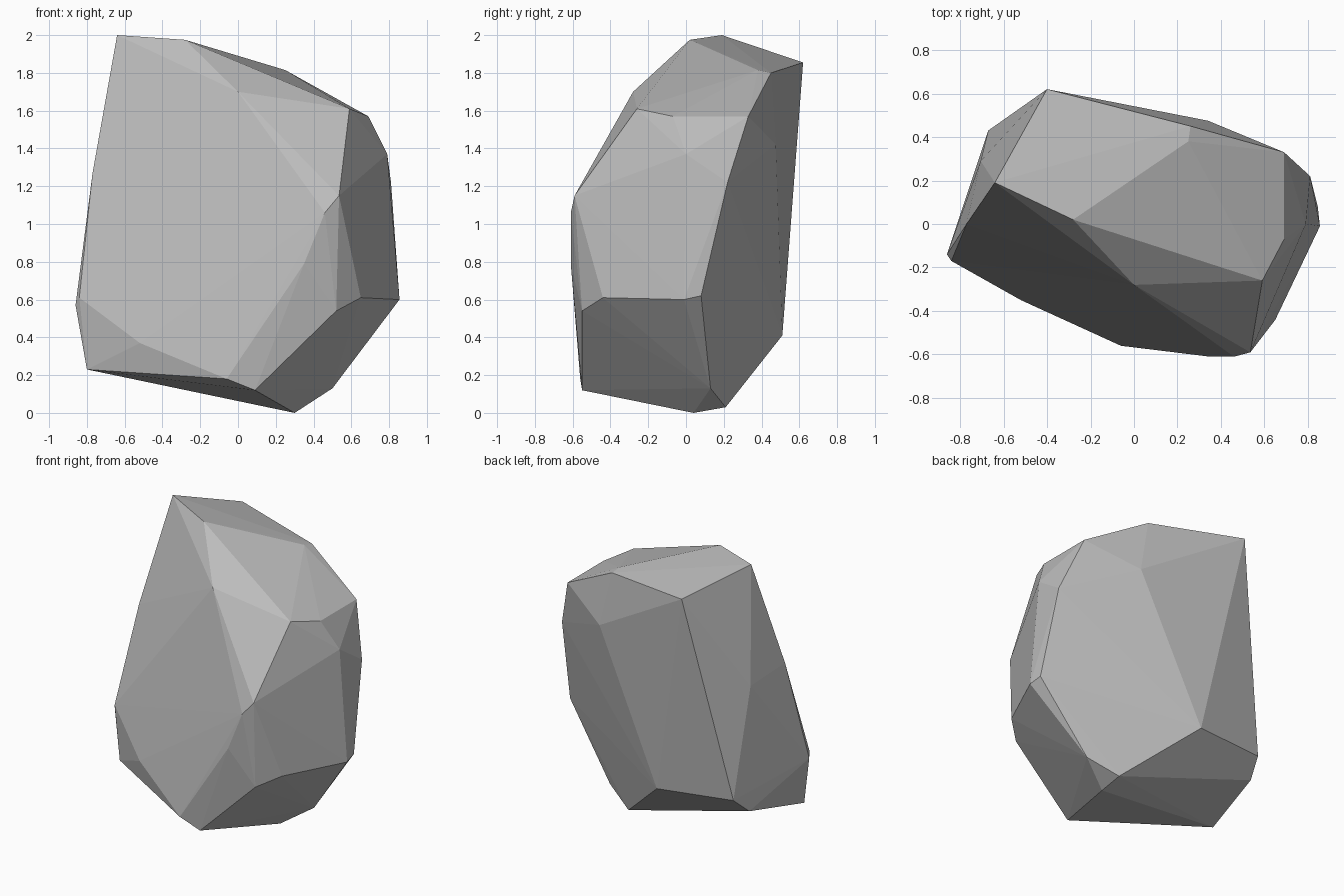
import bpy
import bmesh

if "Cube" in bpy.data.objects:
    bpy.data.objects.remove(bpy.data.objects["Cube"])

# Corner points of the boulder, grouped by region
crown = [(-.64, .19, 2), (-.28, .02, 1.975), (-.40, .62, 1.855), (.26, .45, 1.80),
         (.25, .38, 1.815), (0, -.28, 1.70), (.59, -.26, 1.61)]
right_side = [(.69, .33, 1.57), (.69, -.07, 1.57), (.79, 0, 1.37), (.81, .22, 1.22),
              (.855, -.01, .60), (.845, .08, .62), (.65, -.44, .61)]
front_side = [(.535, -.59, 1.15), (.46, -.61, 1.06), (.35, -.61, .79),
              (.52, -.55, .54), (-.52, -.35, .37)]
left_and_back = [(-.77, 0, 1.27), (-.84, -.17, .61), (-.86, -.14, .57),
                 (-.705, .29, 1.2), (.34, .475, 1.42), (-.67, .43, .44), (-.13, .51, .41)]
base = [(.09, -.55, .12), (-.06, -.56, .18), (-.80, -.17, .23), (-.71, .31, .33),
        (.50, .13, .13), (.30, .04, 0), (.30, .21, .03)]

# Boulder: faceted hull wrapped around the corners
bm = bmesh.new()
for p in crown + right_side + front_side + left_and_back + base:
    bm.verts.new(p)
hull = bmesh.ops.convex_hull(bm, input=bm.verts[:])
loose = [v for v in bm.verts if not v.link_faces]
bmesh.ops.delete(bm, geom=loose, context='VERTS')
bmesh.ops.recalc_face_normals(bm, faces=bm.faces[:])

mesh = bpy.data.meshes.new("boulder")
bm.to_mesh(mesh)
bm.free()

# Single stone grey
stone = bpy.data.materials.new("stone_grey")
stone.diffuse_color = (.5, .5, .5, 1)
stone.use_nodes = True
stone.node_tree.nodes["Principled BSDF"].inputs["Base Color"].default_value = stone.diffuse_color
mesh.materials.append(stone)
bpy.context.collection.objects.link(bpy.data.objects.new("boulder", mesh))
